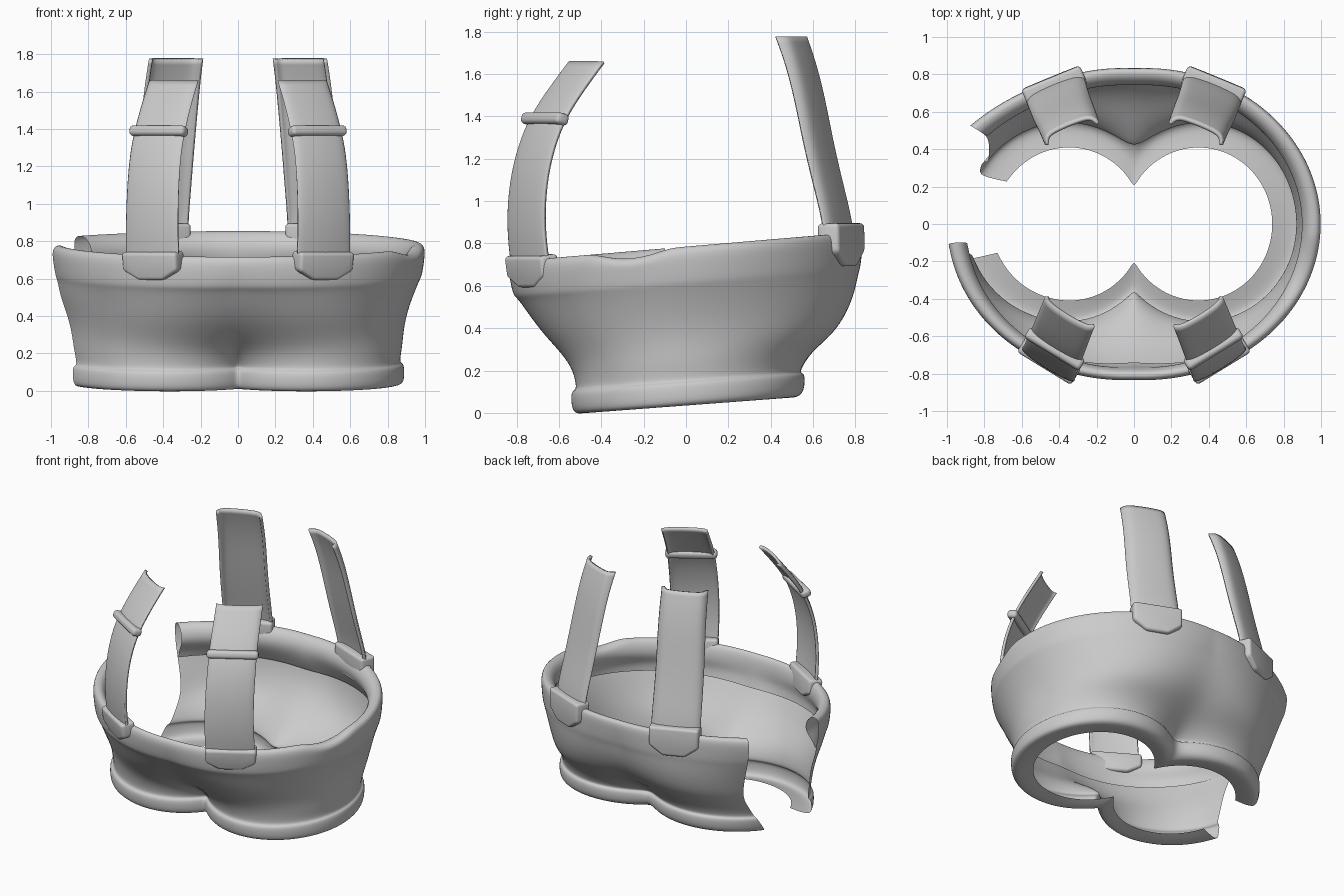
import bpy, bmesh, math
from mathutils import Vector

if "Cube" in bpy.data.objects:
    bpy.data.objects.remove(bpy.data.objects["Cube"])


def make_object(name, verts, faces):
    mesh = bpy.data.meshes.new(name)
    mesh.from_pydata(verts, [], faces)
    for f in mesh.polygons:
        f.use_smooth = True
    ob = bpy.data.objects.new(name, mesh)
    bpy.context.collection.objects.link(ob)
    return ob


def grid_faces(rows, cols):
    return [(j * cols + i, j * cols + i + 1, (j + 1) * cols + i + 1, (j + 1) * cols + i)
            for j in range(rows - 1) for i in range(cols - 1)]


def subdivide(ob, levels):
    m = ob.modifiers.new("smooth", 'SUBSURF')
    m.levels = m.render_levels = levels
    m.boundary_smooth = 'PRESERVE_CORNERS'


def mirror(ob):
    ob.modifiers.new("mirror", 'MIRROR').use_axis = (True, False, False)


# Shorts: every ring is the outline of two overlapping ellipses (one per leg)
# ring = height, leg offset, half width, front depth, back depth, crease softness
RINGS = [
    (.05, .345, .395, .41, .41, 0), (.034, .36, .46, .48, .485, 0),
    (.034, .37, .505, .52, .53, 0), (.06, .37, .52, .54, .555, 0),
    (.125, .37, .52, .545, .56, 0), (.147, .37, .512, .535, .55, 0),
    (.15, .37, .493, .515, .53, 0), (.24, .355, .525, .53, .57, .12),
    (.32, .31, .575, .575, .68, .2), (.42, .25, .655, .66, .745, .2),
    (.52, .18, .76, .735, .79, .15), (.60, .12, .855, .793, .813, .05),
    (.62, .10, .885, .815, .825, 0), (.70, .07, .927, .833, .833, 0),
    (.76, .05, .952, .838, .836, 0), (.79, .05, .93, .82, .822, 0),
    (.782, .05, .88, .79, .775, 0), (.73, .05, .85, .772, .742, 0),
    (.67, .06, .835, .765, .742, 0), (.61, .11, .83, .765, .765, 0),
    (.55, .16, .78, .742, .788, .1)]


def ring_angles(z):
    # open on the left side, with columns locked on the crotch lines
    t = (z - .04) / .74
    a0, a1 = 192 - 6 * t, 360 + 162 - 13 * min(1, t * 2.5)
    out = []
    for lo, hi, n in ((a0, 270, 20), (270, 450, 44), (450, a1, 16)):
        out += [lo + (hi - lo) * k / n for k in range(n)]
    return out + [a1]


verts = []
for z, cx, a, bf, bb, soft in RINGS:
    angles = ring_angles(z)
    slope = .085 if z > .61 else .075
    for deg in angles:
        c, s = math.cos(math.radians(deg)), math.sin(math.radians(deg))
        b = bf if s < 0 else bb
        e = soft + (.12 * s if s > 0 and .05 < z < .3 else 0)
        A = c * c / a ** 2 + s * s / b ** 2
        B = math.sqrt((c * c + e * e) / (1 + e * e)) * cx / a ** 2
        r = (B + math.sqrt(B * B - A * (cx * cx / a ** 2 - 1))) / A
        # cut ends flare outward a little
        r *= 1 + .07 * min(1, z / .7) * max(0, (deg - 470) / 39) ** 2
        r *= 1 + .025 * max(0, 1 - (deg - angles[0]) / 30) * (z < .6)
        dip = .035 * max(0, 1 - ((deg - 344) / 11) ** 2) if z > .74 else 0
        verts.append((r * c, r * s, z + slope * r * s - dip))
shorts = make_object("shorts", verts, grid_faces(len(RINGS), len(angles)))
subdivide(shorts, 2)


def strap(name, path, width_dir, fold):
    w = Vector(width_dir).normalized()
    n = Vector((w.y, -w.x, 0))
    if path[0][1] > 0:
        n = -n
    pts = []
    for i, p in enumerate(path):
        k = i / (len(path) - 1)
        half = .162 - .014 * k
        for u in (-1, -.87, -.4, 0, .4, .87, 1):
            drop = fold * (.5 + .5 * k) if abs(u) == 1 else .012 * u * u
            pts.append(Vector(p) + w * (u * half) - n * drop)
    ob = make_object(name, pts, grid_faces(len(path), 7))
    subdivide(ob, 2)
    so = ob.modifiers.new("thickness", 'SOLIDIFY')
    so.thickness, so.offset = .02, 0
    mirror(ob)


def slab(name, outline, depth, origin, width_dir, tilt, bevel):
    # outline lies in the strap plane and is extruded along its normal
    w = Vector(width_dir).normalized()
    n = Vector((w.y, -w.x, 0))
    if origin[1] > 0:
        n = -n
    up = (Vector((0, 0, 1)) * math.cos(tilt) + n * math.sin(tilt)).normalized()
    n = (n - up * n.dot(up)).normalized()
    k = len(outline)
    pts = [Vector(origin) + w * x + up * y + n * d
           for d in (-depth / 2, depth / 2) for x, y in outline]
    faces = [tuple(range(k)), tuple(range(k, 2 * k))]
    faces += [(i, (i + 1) % k, k + (i + 1) % k, k + i) for i in range(k)]
    ob = make_object(name, pts, faces)
    bm = bmesh.new()
    bm.from_mesh(ob.data)
    bmesh.ops.recalc_face_normals(bm, faces=bm.faces)
    bmesh.ops.bevel(bm, geom=bm.edges[:], offset=bevel, segments=4, profile=.5, affect='EDGES')
    bm.to_mesh(ob.data)
    bm.free()
    bpy.context.view_layer.objects.active = ob
    ob.select_set(True)
    bpy.ops.object.shade_smooth_by_angle(angle=math.radians(40))
    ob.select_set(False)
    mirror(ob)


FRONT, BACK = (.85, .52, 0), (.925, -.38, 0)

# Straps
strap("front_strap", [(.46, -.74, .66), (.465, -.762, .80), (.465, -.77, .95), (.46, -.755, 1.13),
                      (.445, -.71, 1.30), (.42, -.655, 1.42), (.39, -.575, 1.54), (.355, -.49, 1.655)],
      FRONT, .03)
strap("back_strap", [(.43, .75, .75), (.43, .74, .90), (.415, .695, 1.08), (.40, .65, 1.28),
                     (.38, .61, 1.5), (.365, .57, 1.66), (.35, .53, 1.775)],
      BACK, .055)

# Tabs that fix the straps to the waistband
TAB = [(-.17, 0), (.17, 0), (.168, -.10), (.075, -.15), (-.075, -.15), (-.168, -.10)]
slab("front_tab", TAB, .10, (.457, -.733, .745), FRONT, math.radians(8), .02)
slab("back_tab", [(x, y * 1.35) for x, y in TAB], .11, (.425, .732, .895), BACK, math.radians(-1), .02)

# Slider loops on the front straps
slab("strap_loop", [(-.172, -.028), (.172, -.028), (.172, .028), (-.172, .028)], .07,
     (.424, -.667, 1.388), FRONT, math.radians(-15), .022)
